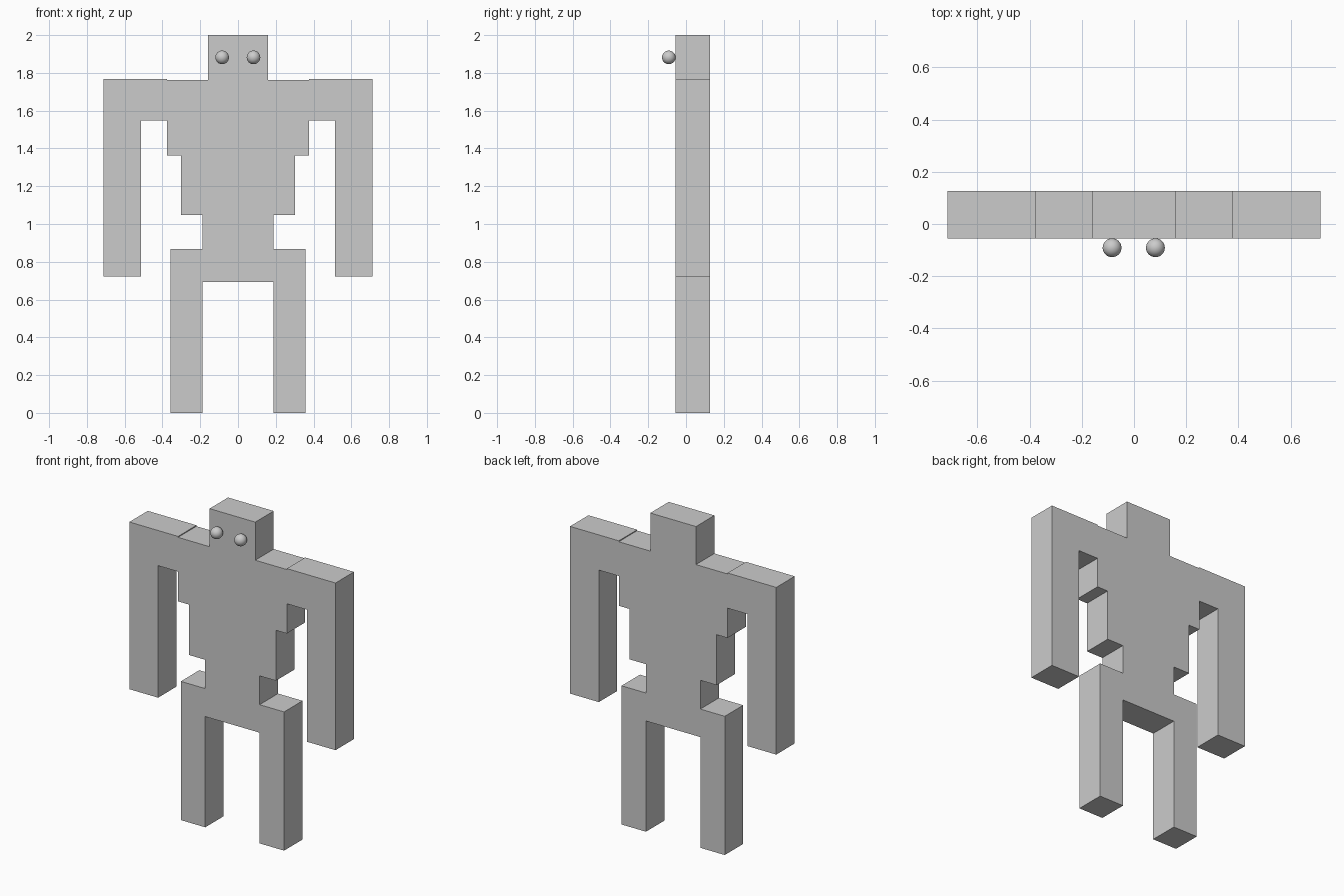
import bpy
import bmesh

if "Cube" in bpy.data.objects:
    bpy.data.objects.remove(bpy.data.objects["Cube"])

FRONT, BACK = -0.055, 0.127

# Right half of the front outline, from crown down to crotch (x, z)
HALF = [
    (0.158, 2.0), (0.158, 1.762),                                # head
    (0.376, 1.762), (0.376, 1.768), (0.713, 1.768),              # shoulder
    (0.713, 0.723), (0.514, 0.723), (0.514, 1.548),              # arm
    (0.376, 1.548), (0.376, 1.362),                              # chest
    (0.301, 1.362), (0.301, 1.047),                              # ribs
    (0.188, 1.047), (0.188, 0.867),                              # waist
    (0.357, 0.867), (0.357, 0.0), (0.188, 0.0), (0.188, 0.692),  # hip and leg
]


def extruded_outline(name, outline):
    """Solid slab made from an x-z outline, extruded from front to back."""
    bm = bmesh.new()
    face = bm.faces.new([bm.verts.new((x, FRONT, z)) for x, z in outline])
    result = bmesh.ops.extrude_face_region(bm, geom=[face], use_keep_orig=True)
    moved = [g for g in result["geom"] if isinstance(g, bmesh.types.BMVert)]
    bmesh.ops.translate(bm, verts=moved, vec=(0, BACK - FRONT, 0))
    bmesh.ops.recalc_face_normals(bm, faces=bm.faces)
    mesh = bpy.data.meshes.new(name)
    bm.to_mesh(mesh)
    bm.free()
    obj = bpy.data.objects.new(name, mesh)
    bpy.context.collection.objects.link(obj)
    return obj


# Blocky figure: half outline plus its mirror image
extruded_outline("body", HALF + [(-x, z) for x, z in reversed(HALF)])

# Round eyes resting on the front of the head
for side, x in (("left", 0.082), ("right", -0.084)):
    bpy.ops.mesh.primitive_uv_sphere_add(
        segments=32, ring_count=16, radius=0.036, location=(x, -0.091, 1.882))
    bpy.context.object.name = side + "_eye"
    bpy.ops.object.shade_smooth()
